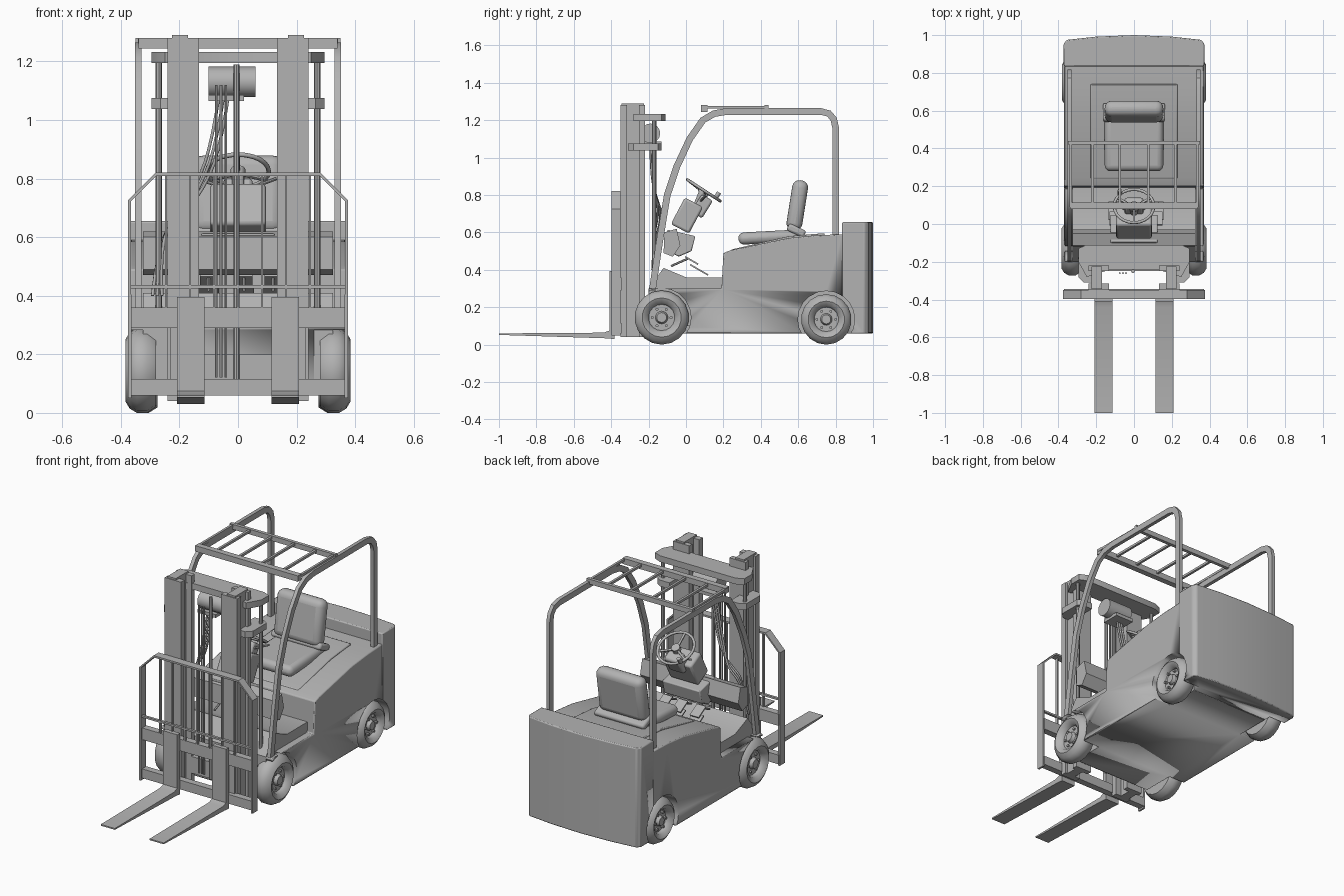
import bpy, bmesh, math
from mathutils import Vector, Matrix

if "Cube" in bpy.data.objects:
    bpy.data.objects.remove(bpy.data.objects["Cube"], do_unlink=True)

grey = bpy.data.materials.new("plain grey")
grey.use_nodes = True
grey.diffuse_color = (.45, .45, .45, 1)
grey.node_tree.nodes["Principled BSDF"].inputs["Base Color"].default_value = grey.diffuse_color


# ---- helpers ----
def finish(name, bm, mirror=False, bevel=0, segments=2, smooth=30):
    bmesh.ops.recalc_face_normals(bm, faces=bm.faces)
    mesh = bpy.data.meshes.new(name)
    bm.to_mesh(mesh)
    bm.free()
    obj = bpy.data.objects.new(name, mesh)
    bpy.context.scene.collection.objects.link(obj)
    mesh.materials.append(grey)
    if bevel:
        mod = obj.modifiers.new("Rounded edges", 'BEVEL')
        mod.width, mod.segments = bevel, segments
    if mirror:
        obj.modifiers.new("Other side", 'MIRROR')
    bpy.ops.object.select_all(action='DESELECT')
    obj.select_set(True)
    bpy.context.view_layer.objects.active = obj
    bpy.ops.object.shade_smooth_by_angle(angle=math.radians(smooth))
    return obj


def add_box(bm, x, y, z):
    verts = bmesh.ops.create_cube(bm, size=1)["verts"]
    for v in verts:
        v.co = Vector([(r[0] + r[1]) / 2 + c * (r[1] - r[0]) for r, c in zip((x, y, z), v.co)])


def box(name, x, y, z, **kw):
    bm = bmesh.new()
    add_box(bm, x, y, z)
    return finish(name, bm, **kw)


def tilted_box(name, size, centre, tilt, **kw):
    bm = bmesh.new()
    place = Matrix.Translation(centre) @ Matrix.Rotation(math.radians(tilt), 4, 'X')
    bmesh.ops.create_cube(bm, size=1, matrix=place @ Matrix.Diagonal((*size, 1)))
    return finish(name, bm, **kw)


def prism(name, points, low, high, axis='x', **kw):
    place = {'x': lambda u, v: (low, u, v), 'y': lambda u, v: (u, low, v), 'z': lambda u, v: (u, v, low)}[axis]
    bm = bmesh.new()
    face = bm.faces.new([bm.verts.new(place(*p)) for p in points])
    moved = bmesh.ops.extrude_face_region(bm, geom=[face])["geom"]
    shift = Vector([high - low if a == axis else 0 for a in "xyz"])
    bmesh.ops.translate(bm, vec=shift, verts=[v for v in moved if isinstance(v, bmesh.types.BMVert)])
    if not any(f.is_valid and f is not face and face.is_valid and set(f.verts) == set(face.verts) for f in bm.faces):
        if not face.is_valid:
            bm.faces.new([v for v in bm.verts][:len(points)])
    return finish(name, bm, **kw)


def ribbon(path, width):
    """Outline of a flat strip that follows a path."""
    pts = [Vector(p) for p in path]
    left, right = [], []
    for i, p in enumerate(pts):
        along = (pts[min(i + 1, len(pts) - 1)] - pts[max(i - 1, 0)]).normalized()
        side = Vector((-along.y, along.x)) * width / 2
        left.append(p + side)
        right.append(p - side)
    return left + right[::-1]


def rod(bm, a, b, radius, sides=8, end_radius=None):
    a, b = Vector(a), Vector(b)
    turn = (b - a).to_track_quat('Z', 'Y').to_matrix().to_4x4()
    bmesh.ops.create_cone(bm, cap_ends=True, segments=sides, radius1=radius,
                          radius2=end_radius or radius, depth=(b - a).length,
                          matrix=Matrix.Translation((a + b) / 2) @ turn)


def rods(name, spans, radius, sides=8, **kw):
    bm = bmesh.new()
    for a, b in spans:
        rod(bm, a, b, radius, sides)
    return finish(name, bm, **kw)


def hose(name, points, radius=.006):
    curve = bpy.data.curves.new(name, 'CURVE')
    curve.dimensions, curve.bevel_depth, curve.bevel_resolution = '3D', radius, 1
    spline = curve.splines.new('NURBS')
    spline.points.add(len(points) - 1)
    for p, co in zip(spline.points, points):
        p.co = (*co, 1)
    spline.use_endpoint_u, spline.order_u, spline.resolution_u = True, 3, 4
    curve.materials.append(grey)
    bpy.context.scene.collection.objects.link(bpy.data.objects.new(name, curve))


# ---- chassis with wheel wells ----
FRONT, REAR = (-.13, .145), (.75, .135)
body = prism("body", [(-.2, .06), (-.2, .3), (.19, .3), (.2, .49), (.24, .505), (.55, .57),
                      (.7, .585), (.84, .59), (.84, .06)], -.37, .37, bevel=.006)
weight = prism("counterweight", [(-.372, .835), (-.372, .955), (-.355, .975), (-.2, .992), (0, 1),
                                 (.2, .992), (.355, .975), (.372, .955), (.372, .835)],
               .06, .655, axis='z', bevel=.006)
bm = bmesh.new()
for side in (-1, 1):
    for (y, z), r in ((FRONT, .157), (REAR, .152)):
        rod(bm, (side * .26, y, z), (side * .5, y, z), r, 20)
cutter = finish("wheel_well_cutter", bm)
cutter.hide_render = True
for obj in (body, weight):
    mod = obj.modifiers.new("Wheel wells", 'BOOLEAN')
    mod.object, mod.solver = cutter, 'EXACT'
    bpy.context.view_layer.objects.active = obj
    for m in list(obj.modifiers):
        bpy.ops.object.modifier_apply(modifier=m.name)
bpy.data.objects.remove(cutter, do_unlink=True)

prism("floor", [(-.2, .1), (-.2, .3), (-.12, .41), (0, .36), (.2, .36), (.2, .1)], -.325, .325)\
    .data.transform(Matrix.Identity(4))
prism("hood_panel", [(.24, .508), (.55, .58), (.74, .596), (.74, .56), (.24, .48)], -.23, .23, bevel=.005)
box("front_axle", (-.26, .26), (-.2, -.06), (.08, .29))

# ---- wheels ----
PROFILE = [(0, .37), (.026, .37), (.034, .35), (.07, .35), (.078, .372), (.105, .385), (.13, .37),
           (.145, .345), (.145, .31), (.125, .28), (0, .28)]
for name, (y, z) in (("front_wheels", FRONT), ("rear_wheels", REAR)):
    bm = bmesh.new()
    scale = z / .145
    outline = [bm.verts.new((x - .005 * (y > 0), y, z + r * scale)) for r, x in PROFILE]
    edges = [bm.edges.new(pair) for pair in zip(outline, outline[1:])]
    bmesh.ops.spin(bm, geom=outline + edges, cent=(0, y, z), axis=(1, 0, 0), angle=math.tau, steps=18)
    bmesh.ops.remove_doubles(bm, verts=bm.verts, dist=.0005)
    for k in range(6):
        a = k * math.tau / 6
        spot = Vector((.34, y + .05 * math.cos(a), z + .05 * math.sin(a)))
        rod(bm, spot, spot + Vector((.02, 0, 0)), .008, 6)
    finish(name, bm, mirror=True, smooth=50)

# ---- overhead guard ----
GUARD = [(-.18, .29), (-.14, .56), (-.1, .8), (-.05, .95), (.02, 1.1), (.09, 1.2), (.15, 1.235), (.22, 1.247),
         (.72, 1.247), (.765, 1.235), (.79, 1.205), (.8, 1.16), (.8, .58)]
prism("guard_posts", ribbon(GUARD, .036), .33, .352, mirror=True)
bm = bmesh.new()
add_box(bm, (-.34, .34), (.08, .115), (1.245, 1.28))
add_box(bm, (-.35, .35), (.42, .44), (1.25, 1.28))
for x in (-.335, -.22, -.075, .075, .22, .335):
    add_box(bm, (x - .007, x + .007), (.09, .43), (1.262, 1.276))
finish("guard_roof_rack", bm)

# ---- mast ----
bm = bmesh.new()
add_box(bm, (.133, .24), (-.35, -.315), (.04, 1.28))
add_box(bm, (.133, .24), (-.25, -.22), (.04, 1.28))
add_box(bm, (.17, .225), (-.345, -.225), (.04, 1.29))
finish("mast_uprights", bm, mirror=True)
prism("mast_top_crossbar", [(-.295, -.2), (-.295, -.13), (-.25, -.11), (.25, -.11), (.295, -.13), (.295, -.2),
                            (.25, -.28), (.12, -.24), (-.12, -.24), (-.25, -.28)], 1.195, 1.232, axis='z')
prism("mast_side_brackets", [(.2, -.31), (.265, -.31), (.295, -.28), (.295, -.15), (.265, -.13), (.2, -.13)],
      1.038, 1.075, axis='z', mirror=True)
box("mast_lower_crossbar", (-.14, .14), (-.25, -.225), (.1, .2))
rods("mast_tilt_rods", [((.27, -.17, .3), (.27, -.17, 1.21))], .011, mirror=True)
rods("lift_drum", [((-.1, -.19, 1.13), (.06, -.19, 1.13))], .052, 16)
box("drum_bracket", (-.1, .02), (-.24, -.13), (1.065, 1.085))
rods("lift_chains", [((x, -.26, .12), (x, -.26, 1.12)) for x in (-.075, -.058, -.042)], .005, 6)
rods("lift_piston", [((-.005, -.25, .1), (-.005, -.25, 1.19))], .01)
for k in range(3):
    d = k * .016
    hose("mast_hose", [(-.03 - d, -.19, 1.1), (-.06 - d, -.19, .9), (-.12 - d, -.15, .76), (-.19, -.15 + d, .68),
                       (-.27, -.17 + d, .6), (-.26 - d, -.18, .4)])

# ---- carriage and load backrest ----
box("carriage_upper_plate", (-.37, .37), (-.385, -.345), (.29, .36))
box("carriage_lower_plate", (-.37, .37), (-.385, -.345), (.06, .115))
OUTER = [(.37, .05), (.37, .725), (.28, .815), (-.28, .815), (-.37, .725), (-.37, .05)]
prism("backrest_frame", ribbon(OUTER, .011), -.398, -.35, axis='y')
bm = bmesh.new()
add_box(bm, (-.37, .37), (-.39, -.375), (.425, .436))
for k in range(-3, 4):
    x = k * .082
    add_box(bm, (x - .004, x + .004), (-.39, -.375), (.36, .815))
finish("backrest_bars", bm)
box("carriage_rollers", (.14, .23), (-.36, -.33), (.06, .36), mirror=True)

# ---- forks ----
prism("forks", [(-.383, .395), (-.383, .03), (-.43, .034), (-1, .052), (-1, .06), (-.44, .064),
                (-.41, .075), (-.41, .395)], .115, .208, mirror=True)

# ---- cowl, pedals and steering ----
prism("cowl", [(-.115, .6), (-.05, .62), (-.03, .53), (-.07, .47), (-.12, .49)], -.325, .325)
prism("cowl_centre", [(-.1, .615), (.05, .58), (.03, .5), (-.04, .47), (-.09, .5)], -.125, .125, bevel=.006)
tilted_box("column_cover", (.19, .11, .16), (0, .005, .69), -28, bevel=.012)
tilted_box("column_head", (.1, .07, .11), (0, .085, .74), -32, bevel=.012)
hub, tilt = Vector((0, .095, .825)), math.radians(-33)
rods("steering_shaft", [((0, .06, .74), hub)], .022, 12)
bm = bmesh.new()
RING, TUBE, RIM = 24, 8, .105
verts = [[bm.verts.new(((RIM + .008 * math.cos(v)) * math.cos(u), (RIM + .008 * math.cos(v)) * math.sin(u),
                        .008 * math.sin(v))) for v in (j * math.tau / TUBE for j in range(TUBE))]
         for u in (i * math.tau / RING for i in range(RING))]
for i in range(RING):
    for j in range(TUBE):
        a, b, c = (i + 1) % RING, (j + 1) % TUBE, verts[i]
        bm.faces.new((c[j], verts[a][j], verts[a][b], c[b]))
for k in range(3):
    a = math.radians(k * 120 - 90)
    rod(bm, (0, 0, -.01), (RIM * math.cos(a), RIM * math.sin(a), 0), .007, 6)
rod(bm, (0, 0, -.02), (0, 0, .008), .025, 12)
rod(bm, (-.075, .075, 0), (-.075, .075, .035), .012)
bmesh.ops.transform(bm, matrix=Matrix.Translation(hub) @ Matrix.Rotation(tilt, 4, 'X'), verts=bm.verts)
finish("steering_wheel", bm, smooth=60)
rods("control_levers", [((.05, .08, .77), (.13, .11, .8)), ((-.05, .08, .77), (-.11, .11, .79))], .006)
for x in (-.1, .02, .12):
    tilted_box("pedal", (.06, .08, .008), (x, .03, .45), -30)
    rods("pedal_arm", [((x, .01, .46), (x, -.08, .42))], .006, 6)
    tilted_box("foot_plate", (.07, .11, .008), (x, .07, .4), -30)

# ---- seat ----
tilted_box("seat_cushion", (.31, .34, .065), (0, .45, .575), 3, bevel=.03, segments=4, smooth=60)
tilted_box("seat_back", (.31, .085, .27), (0, .595, .745), -9, bevel=.038, segments=4, smooth=60)
tilted_box("seat_hinge", (.33, .1, .04), (0, .59, .61), -25, bevel=.012)
